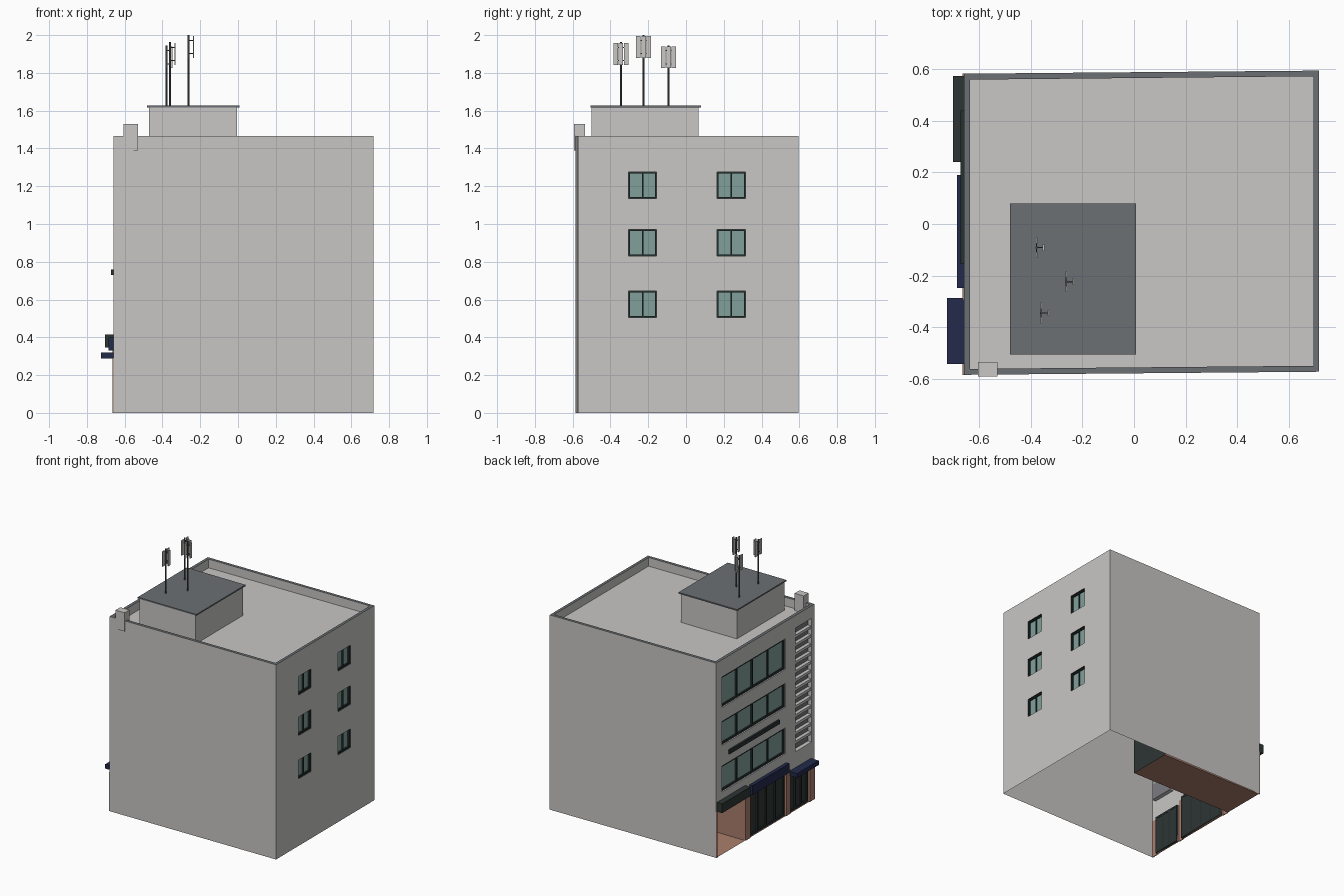
import bpy, bmesh

if "Cube" in bpy.data.objects:
    bpy.data.objects.remove(bpy.data.objects["Cube"])

H, ROOF = 1.465, 1.40          # parapet top, roof deck
XL, XR = -0.66, 0.718          # street facade and side wall planes


def mat(name, r, g, b):
    m = bpy.data.materials.new(name)
    m.diffuse_color = (r, g, b, 1)
    m.use_nodes = True
    m.node_tree.nodes["Principled BSDF"].inputs["Base Color"].default_value = m.diffuse_color
    return m


WALL = mat("light_grey_render", 0.58, 0.57, 0.56)
DARKGREY = mat("dark_grey_roofing", 0.147, 0.16, 0.175)
GLASS = mat("teal_glass", 0.22, 0.35, 0.33)
FRAME = mat("black_green_frame", 0.02, 0.03, 0.03)
GREEN = mat("dark_green_shopfront", 0.026, 0.036, 0.034)
NAVY = mat("navy_awning", 0.017, 0.023, 0.07)
BROWN = mat("terracotta_cladding", 0.40, 0.21, 0.15)
RECESS = mat("mid_grey_recess", 0.2, 0.2, 0.22)
MAST = mat("mast_grey", 0.08, 0.09, 0.09)


def finish(bm, name, mats):
    bmesh.ops.remove_doubles(bm, verts=bm.verts, dist=1e-5)
    me = bpy.data.meshes.new(name)
    bm.to_mesh(me)
    bm.free()
    for m in mats:
        me.materials.append(m)
    ob = bpy.data.objects.new(name, me)
    bpy.context.collection.objects.link(ob)
    return ob


def add_box(bm, lo, hi):
    vs = bmesh.ops.create_cube(bm, size=1)["verts"]
    for v in vs:
        v.co = [a if c < 0 else b for a, b, c in zip(lo, hi, v.co)]


def boxes(name, material, *spans):
    """One object from boxes given as (x0, x1, y0, y1, z0, z1)."""
    bm = bmesh.new()
    for x0, x1, y0, y1, z0, z1 in spans:
        add_box(bm, (x0, y0, z0), (x1, y1, z1))
    return finish(bm, name, [material])


def quad(bm, pts, mi=0, flip=False):
    f = bm.faces.new([bm.verts.new(p) for p in (pts[::-1] if flip else pts)])
    f.material_index = mi


def pierced_wall(name, x, s, ya, yb, openings):
    """Wall facing s*x with recessed openings (y0, y1, z0, z1, depth, reveal, back)."""
    bm = bmesh.new()
    mats = [WALL, FRAME, GLASS, GREEN, BROWN, RECESS]
    ys = sorted({ya, yb} | {v for o in openings for v in o[:2]})
    zs = sorted({0, H} | {v for o in openings for v in o[2:4]})
    flip = s < 0
    for a, b in zip(ys, ys[1:]):
        for c, d in zip(zs, zs[1:]):
            my, mz = (a + b) / 2, (c + d) / 2
            if not any(o[0] < my < o[1] and o[2] < mz < o[3] for o in openings):
                quad(bm, [(x, a, c), (x, b, c), (x, b, d), (x, a, d)], 0, flip)
    for a, b, c, d, depth, reveal, back in openings:
        r, k, i = mats.index(reveal), mats.index(back), x - s * depth
        quad(bm, [(i, a, c), (i, b, c), (i, b, d), (i, a, d)], k, flip)
        quad(bm, [(x, a, c), (x, b, c), (i, b, c), (i, a, c)], r, flip)
        quad(bm, [(x, a, d), (x, b, d), (i, b, d), (i, a, d)], r, not flip)
        quad(bm, [(x, a, c), (i, a, c), (i, a, d), (x, a, d)], r, flip)
        quad(bm, [(x, b, c), (i, b, c), (i, b, d), (x, b, d)], r, not flip)
    return finish(bm, name, mats)


def bars(x, y0, y1, z0, z1, panes, w, t=0.006):
    """Frame and mullion spans for a glazed opening centred on plane x."""
    out = [(x - t, x + t, y0, y1, z0, z0 + w), (x - t, x + t, y0, y1, z1 - w, z1)]
    for i in range(panes + 1):
        c = y0 + w / 2 + (y1 - y0 - w) * i / panes
        out.append((x - t, x + t, c - w / 2, c + w / 2, z0 + w, z1 - w))
    return out


# Outer shell: two plain party walls, slightly skewed in plan, open underneath
outer = [(XL, -0.585), (XR, -0.573), (XR, 0.595), (XL, 0.583)]
inner = [(-0.637, -0.562), (0.697, -0.55), (0.697, 0.573), (-0.637, 0.56)]
bm = bmesh.new()
for i in (0, 2):
    a, b = outer[i], outer[i + 1]
    quad(bm, [(*a, 0), (*b, 0), (*b, H), (*a, H)])
finish(bm, "party_walls", [WALL])

# Roof deck, parapet inner faces and dark coping
bm = bmesh.new()
quad(bm, [(*p, ROOF) for p in inner])
for i in range(4):
    j = (i + 1) % 4
    quad(bm, [(*inner[j], ROOF), (*inner[i], ROOF), (*inner[i], H), (*inner[j], H)])
    quad(bm, [(*outer[i], H), (*outer[j], H), (*inner[j], H), (*inner[i], H)], 1)
finish(bm, "roof_and_parapet", [WALL, DARKGREY])

# Side wall with six small recessed windows
side = [(y, y + 0.15, z, z + 0.14) for y in (-0.305, 0.165) for z in (0.505, 0.83, 1.135)]
pierced_wall("side_wall", XR, 1, -0.573, 0.595, [(*o, 0.02, FRAME, GLASS) for o in side])
boxes("side_window_frames", FRAME,
      *[b for o in side for b in bars(XR - 0.016, *o, 2, 0.008)])

# Street facade: window strips, louvre shaft, two shopfronts and an open passage
strips = [(-0.24, 0.515, 1.105, 1.335), (-0.24, 0.515, 0.82, 1.0), (-0.24, 0.515, 0.47, 0.665)]
shaft = (-0.549, -0.358, 0.44, 1.37)
shops = [(-0.525, -0.295, 0, 0.29, 3), (-0.245, 0.185, 0, 0.335, 4)]
passage = (0.24, 0.575, 0, 0.345)
pierced_wall("street_facade", XL, -1, -0.585, 0.583,
             [(*o, 0.02, WALL, GLASS) for o in strips]
             + [(*shaft, 0.03, WALL, RECESS)]
             + [(*o[:4], 0.02, BROWN, GREEN) for o in shops]
             + [(*passage, 0.86, BROWN, GREEN)])
boxes("strip_window_frames", FRAME,
      *[b for o in strips for b in bars(XL + 0.016, *o, 4, 0.014)])
boxes("shopfront_frames", FRAME,
      *[b for o in shops for b in bars(XL + 0.016, *o, 0.014)])

# Louvre slats
rows = 14
pitch = (shaft[3] - shaft[2]) / rows
boxes("louvre_slats", WALL,
      *[(XL + 0.004, XL + 0.03, shaft[0], shaft[1],
         shaft[2] + pitch * i - 0.01, shaft[2] + pitch * i + 0.01) for i in range(1, rows)])

# Terracotta pier cladding at street level
boxes("pier_cladding", BROWN,
      *[(XL - 0.005, XL + 0.001, a, b, 0, z) for a, b, z in
        ((-0.585, -0.525, 0.29), (-0.295, -0.245, 0.33), (0.185, 0.24, 0.345), (0.575, 0.583, 0.345))])

# Awnings and the slim sign bar
boxes("green_awning", GREEN, (-0.703, XL, 0.24, 0.575, 0.345, 0.415))
boxes("centre_navy_awning", NAVY, (-0.686, XL, -0.248, 0.19, 0.33, 0.40))
boxes("corner_navy_awning", NAVY, (-0.725, XL, -0.543, -0.287, 0.287, 0.32))
boxes("sign_bar", FRAME, (-0.673, XL, -0.155, 0.44, 0.73, 0.76))

# Rooftop stair hut and corner chimney
boxes("stair_hut", WALL, (-0.47, -0.004, -0.5, 0.066, ROOF, 1.62))
boxes("stair_hut_roof", DARKGREY, (-0.481, 0.007, -0.506, 0.079, 1.618, 1.628))
boxes("chimney", WALL, (-0.605, -0.53, -0.592, -0.535, 1.39, 1.53))

# Antenna masts with three panels each
for n, (x, y, top) in enumerate([(-0.378, -0.092, 1.945), (-0.263, -0.224, 2.0), (-0.36, -0.345, 1.963)]):
    bpy.ops.mesh.primitive_cylinder_add(vertices=8, radius=0.005, depth=top - 1.625,
                                        location=(x, y, (top + 1.625) / 2))
    mast = bpy.context.object
    mast.name = f"antenna_mast_{n + 1}"
    mast.data.materials.append(MAST)
    boxes(f"antenna_panels_{n + 1}", WALL,
          *[(x + dx - 0.003, x + dx + 0.003, y + dy - 0.012, y + dy + 0.012, top - 0.12, top - 0.006)
            for dx, dy in ((0, -0.028), (0, 0.028), (0.027, 0))])
    boxes(f"antenna_brackets_{n + 1}", MAST,
          *[s for z in (top - 0.1, top - 0.03) for s in
            ((x - 0.002, x + 0.002, y - 0.018, y + 0.018, z, z + 0.005),
             (x, x + 0.025, y - 0.002, y + 0.002, z, z + 0.005))])
